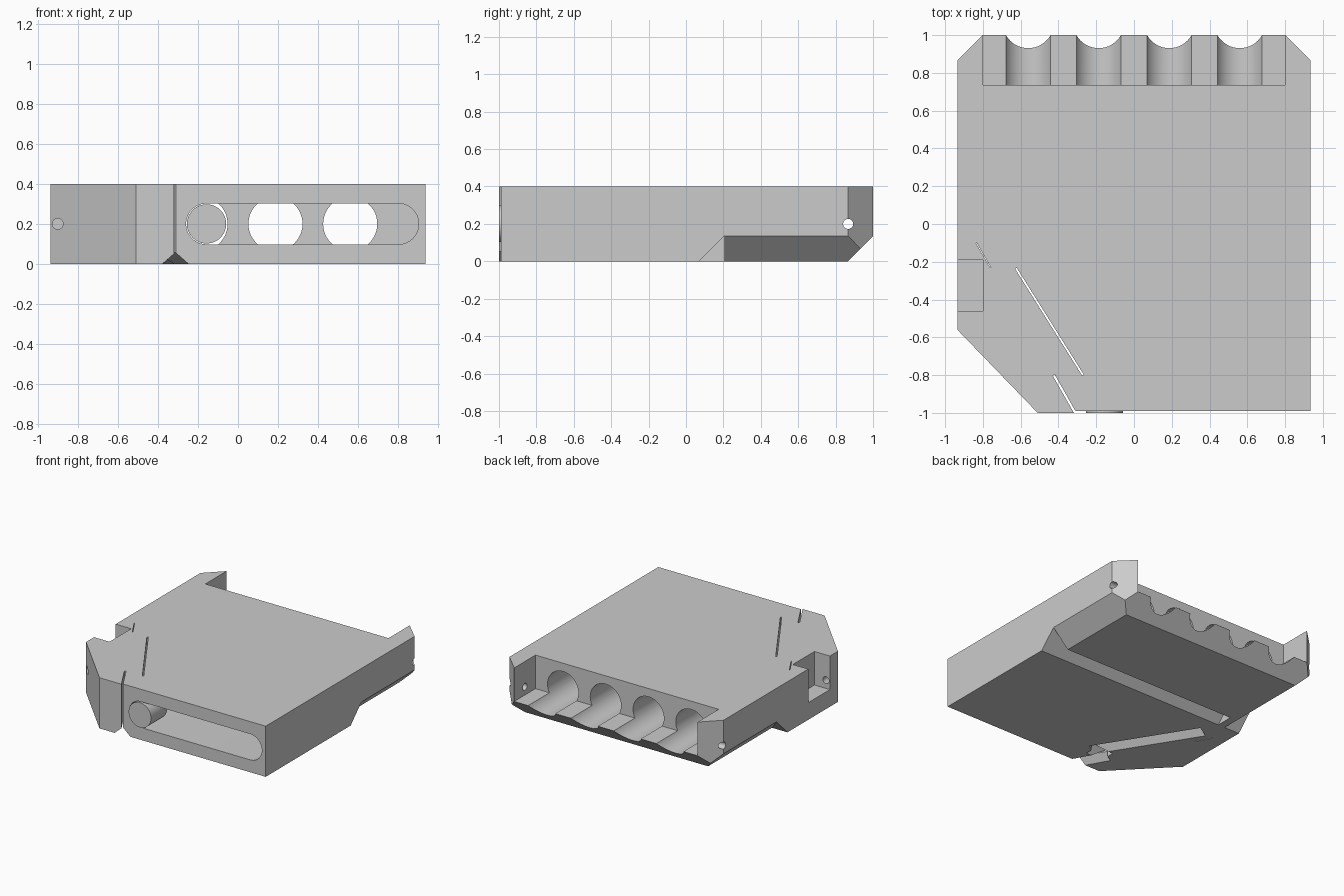
import bpy, bmesh, math
from mathutils import Vector

if "Cube" in bpy.data.objects:
    bpy.data.objects.remove(bpy.data.objects["Cube"])

grey = bpy.data.materials.new("plain grey")
grey.use_nodes = True
tint = (0.6, 0.6, 0.6, 1)
grey.diffuse_color = tint
grey.node_tree.nodes["Principled BSDF"].inputs["Base Color"].default_value = tint


def hull(name, points):
    """Convex solid around the given points."""
    bm = bmesh.new()
    verts = [bm.verts.new(p) for p in points]
    bmesh.ops.convex_hull(bm, input=verts)
    bmesh.ops.dissolve_limit(bm, angle_limit=0.01, verts=bm.verts[:], edges=bm.edges[:])
    bmesh.ops.recalc_face_normals(bm, faces=bm.faces[:])
    mesh = bpy.data.meshes.new(name)
    bm.to_mesh(mesh)
    bm.free()
    obj = bpy.data.objects.new(name, mesh)
    bpy.context.collection.objects.link(obj)
    mesh.materials.append(grey)
    return obj


def box(x0, x1, y0, y1, z0, z1):
    return hull("cutter", [(x, y, z) for x in (x0, x1) for y in (y0, y1) for z in (z0, z1)])


def circle(r, n=48):
    return [(r * math.cos(2 * math.pi * i / n), r * math.sin(2 * math.pi * i / n)) for i in range(n)]


def rod_y(name, x, z, r, y0, y1):
    return hull(name, [(x + a, y, z + b) for a, b in circle(r) for y in (y0, y1)])


def along(p, q, profile):
    """Sweep a (side, height) profile from p to q on the ground."""
    p, q = Vector(p), Vector(q)
    d = (q - p).normalized()
    return hull("cutter", [(e.x - d.y * s, e.y + d.x * s, z) for e in (p, q) for s, z in profile])


# Main block with clipped corners
outline = [(0.935, -1), (0.935, 0.867), (0.8, 1), (-0.8, 1),
           (-0.935, 0.867), (-0.935, -0.56), (-0.51, -1)]
block = hull("block", [(x, y, z) for x, y in outline for z in (0, 0.4)])


def cut(cutter):
    mod = block.modifiers.new("cut", "BOOLEAN")
    mod.operation = "DIFFERENCE"
    mod.solver = "EXACT"
    mod.object = cutter
    bpy.context.view_layer.objects.active = block
    bpy.ops.object.modifier_apply(modifier=mod.name)
    bpy.data.objects.remove(cutter)


# Bevel under the back edge
cut(hull("cutter", [(x, y, z) for x in (-1.2, 1.2)
                    for y, z in ((0.767, -0.1), (1.1, -0.1), (1.1, 0.235))]))

# Bevels under both sides, ending in a sloped face
for side in (-1, 1):
    tri = ((0.7, -0.1), (1.035, -0.1), (1.035, 0.235))
    cut(hull("cutter", [p for x, z in tri
                        for p in ((side * x, 0.07 + z, z), (side * x, 1.1, z))]))

# Shelf at the back, pocket at the side, stepped front face
cut(box(-0.8, 0.8, 0.735, 1.1, 0.135, 0.5))
cut(box(-1.1, -0.8, -0.46, -0.19, 0.135, 0.5))
cut(box(-0.31, 1.1, -1.1, -0.99, -0.1, 0.5))

# Long rounded slot in the front
cut(hull("cutter", [(x + a, y, 0.2 + b) for x in (-0.157, 0.8)
                    for a, b in circle(0.102) for y in (-1.1, 0.0)]))

# Four bores from the back
for x in (-0.56, -0.187, 0.187, 0.56):
    cut(rod_y("cutter", x, 0.2, 0.135, -0.02, 1.1))

# Cross groove underneath
cut(hull("cutter", [(x, y, z) for x in (-0.74, 1.1)
                    for y, z in ((0.02, -0.05), (0.205, -0.05), (0.205, 0.135))]))

# Diagonal grooves underneath
vee = [(-0.1, -0.04), (0.1, -0.04), (0, 0.06)]
for p, q in (((-0.72, -0.08), (-0.27, -0.8)),
             ((-0.27, -0.8), (-0.42, -0.8)),
             ((-0.42, -0.8), (-0.298, -1.02))):
    cut(along(p, q, vee))

# Thin slits through the plate
for p, q, w in (((-0.625, -0.235), (-0.27, -0.8), 0.005),
                ((-0.425, -0.8), (-0.3, -1.02), 0.006),
                ((-0.835, -0.1), (-0.76, -0.23), 0.002)):
    cut(along(p, q, [(s, z) for s in (-w, w) for z in (-0.1, 0.5)]))

# Pin holes: lengthwise near the side, crosswise through the back tabs
cut(rod_y("cutter", -0.9, 0.2, 0.027, -1.1, -0.1))
cut(hull("cutter", [(x, 0.867 + a, 0.2 + b) for a, b in circle(0.027, 24) for x in (-1.2, 1.2)]))

# Round plug in the slot
plug = rod_y("slot_plug", -0.157, 0.2, 0.098, -1, -0.8)

for obj in (block, plug):
    bpy.ops.object.select_all(action="DESELECT")
    obj.select_set(True)
    bpy.context.view_layer.objects.active = obj
    bpy.ops.object.shade_smooth_by_angle(angle=math.radians(25))
